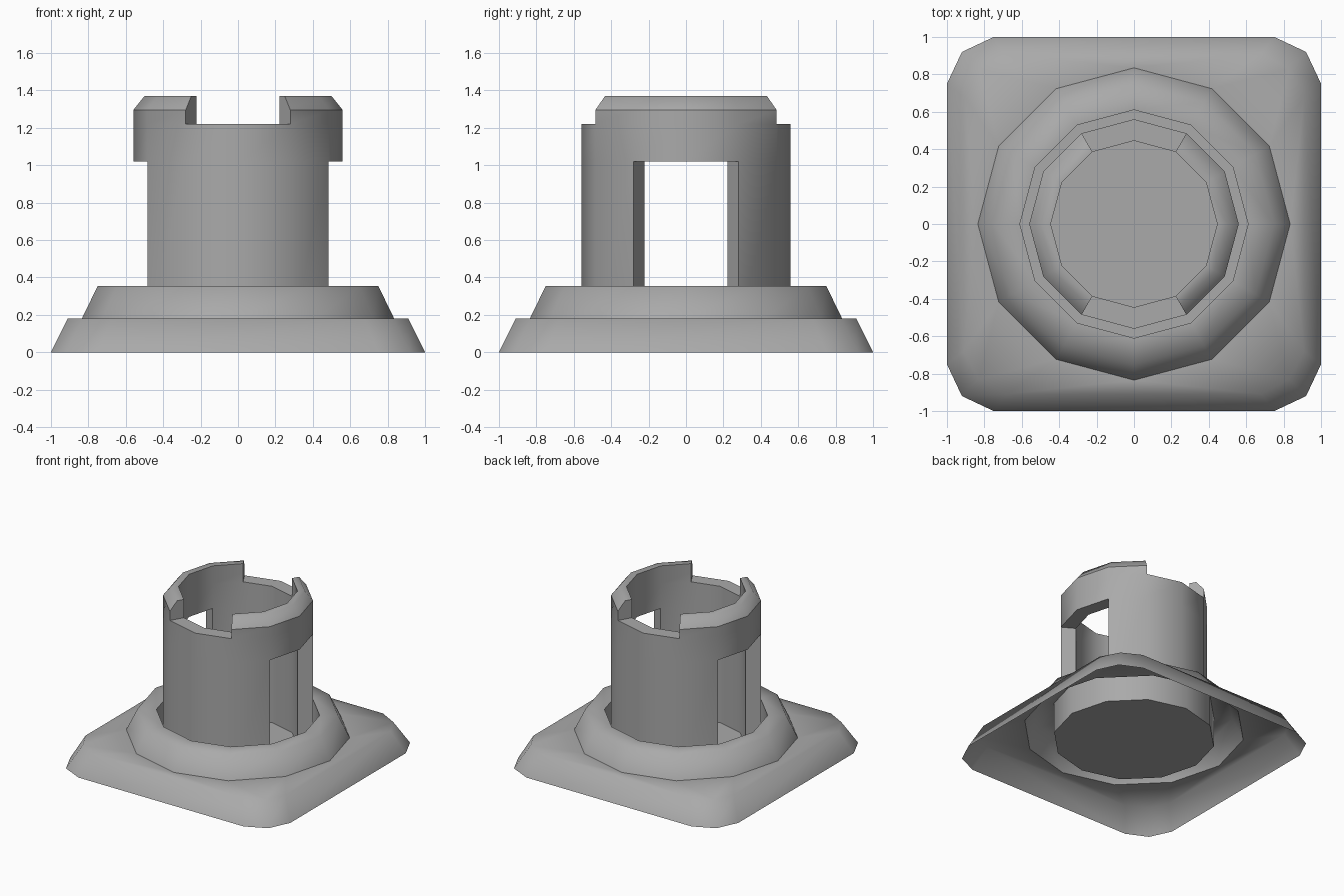
import bpy, bmesh, math
from mathutils import Vector

if "Cube" in bpy.data.objects:
    bpy.data.objects.remove(bpy.data.objects["Cube"], do_unlink=True)

SIDES = 12
FLOOR = 0.1
GREY = (0.4, 0.4, 0.4, 1)

material = bpy.data.materials.new("plain_grey")
material.use_nodes = True
material.diffuse_color = GREY
material.node_tree.nodes["Principled BSDF"].inputs["Base Color"].default_value = GREY


def circle(bm, radius, z):
    """Twelve-sided loop of vertices, counter-clockwise."""
    steps = [2 * math.pi * i / SIDES for i in range(SIDES)]
    return [bm.verts.new((radius * math.cos(a), radius * math.sin(a), z)) for a in steps]


def skin(bm, low, high):
    """Wall of quads between two loops of equal length."""
    n = len(low)
    for i in range(n):
        k = (i + 1) % n
        bm.faces.new((low[i], low[k], high[k], high[i]))


def finish(name, bm, limit, crease_z=None):
    """Smooth shading with sharp edges above the limit, or along a crease height."""
    bm.normal_update()
    for f in bm.faces:
        f.smooth = True
    for e in bm.edges:
        if len(e.link_faces) == 2:
            angle = math.degrees(e.calc_face_angle())
            on_crease = crease_z is not None and all(abs(v.co.z - crease_z) < 0.001 for v in e.verts)
            e.smooth = angle < limit and not (on_crease and angle > 30)
    mesh = bpy.data.meshes.new(name)
    bm.to_mesh(mesh)
    bm.free()
    mesh.materials.append(material)
    obj = bpy.data.objects.new(name, mesh)
    bpy.context.collection.objects.link(obj)
    return obj


# Square base skirt with clipped corners, open underneath
def outline(bm, edge, side, corner, z):
    loop = []
    for turn in range(4):
        c, s = round(math.cos(turn * math.pi / 2)), round(math.sin(turn * math.pi / 2))
        for x, y in ((edge, side), (corner, corner), (side, edge)):
            loop.append(bm.verts.new((c * x - s * y, s * x + c * y, z)))
    return loop


def loop_edges(bm, loop):
    found = []
    for a, b in zip(loop, loop[1:] + loop[:1]):
        found.append(bm.edges.get((a, b)) or bm.edges.new((a, b)))
    return found


bm = bmesh.new()
foot = outline(bm, 1.0, 0.75, 0.92, 0)
shoulder = outline(bm, 0.91, 0.68, 0.83, 0.18)
skin(bm, foot, shoulder)
hole = circle(bm, 0.835, 0.18)
rims = loop_edges(bm, shoulder) + loop_edges(bm, hole)
bmesh.ops.triangle_fill(bm, use_beauty=True, use_dissolve=False, edges=rims, normal=Vector((0, 0, 1)))
bm.normal_update()
for f in bm.faces:
    if f.normal.z < 0:
        f.normal_flip()
finish("base_skirt", bm, 70)

# Raised collar with a sunken cup
bm = bmesh.new()
collar_profile = [(0.835, 0.18), (0.75, 0.355), (0.61, 0.355), (0.61, FLOOR)]
loops = [circle(bm, r, z) for r, z in collar_profile]
for low, high in zip(loops, loops[1:]):
    skin(bm, low, high)
bm.faces.new(loops[-1])
finish("collar_and_cup", bm, 70)

# Tube made of wall cells, with side windows and front and back notches
levels = [FLOOR, 1.02, 1.22, 1.295, 1.37]
outer_radii = [0.56, 0.56, 0.56, 0.56, 0.5]
window_segments = (SIDES - 1, 0, 5, 6)
notch_segments = (2, 3, 8, 9)


def solid(seg, level):
    seg %= SIDES
    if level < 0:
        return True
    if level > 3:
        return False
    if seg in window_segments:
        return level >= 1
    if seg in notch_segments:
        return level < 2
    return True


bm = bmesh.new()
outer = [circle(bm, r, z) for r, z in zip(outer_radii, levels)]
inner = [circle(bm, 0.445, z) for z in levels]
for level in range(4):
    up = level + 1
    for i in range(SIDES):
        if not solid(i, level):
            continue
        k = (i + 1) % SIDES
        bm.faces.new((outer[level][i], outer[level][k], outer[up][k], outer[up][i]))
        bm.faces.new((inner[level][k], inner[level][i], inner[up][i], inner[up][k]))
        if not solid(i, up):
            bm.faces.new((outer[up][i], outer[up][k], inner[up][k], inner[up][i]))
        if not solid(i, level - 1):
            bm.faces.new((outer[level][k], outer[level][i], inner[level][i], inner[level][k]))
        if not solid(i - 1, level):
            bm.faces.new((inner[level][i], outer[level][i], outer[up][i], inner[up][i]))
        if not solid(i + 1, level):
            bm.faces.new((outer[level][k], inner[level][k], inner[up][k], outer[up][k]))
loose = [v for v in bm.verts if not v.link_faces]
bmesh.ops.delete(bm, geom=loose, context="VERTS")
finish("slotted_tube", bm, 55, crease_z=levels[3])
